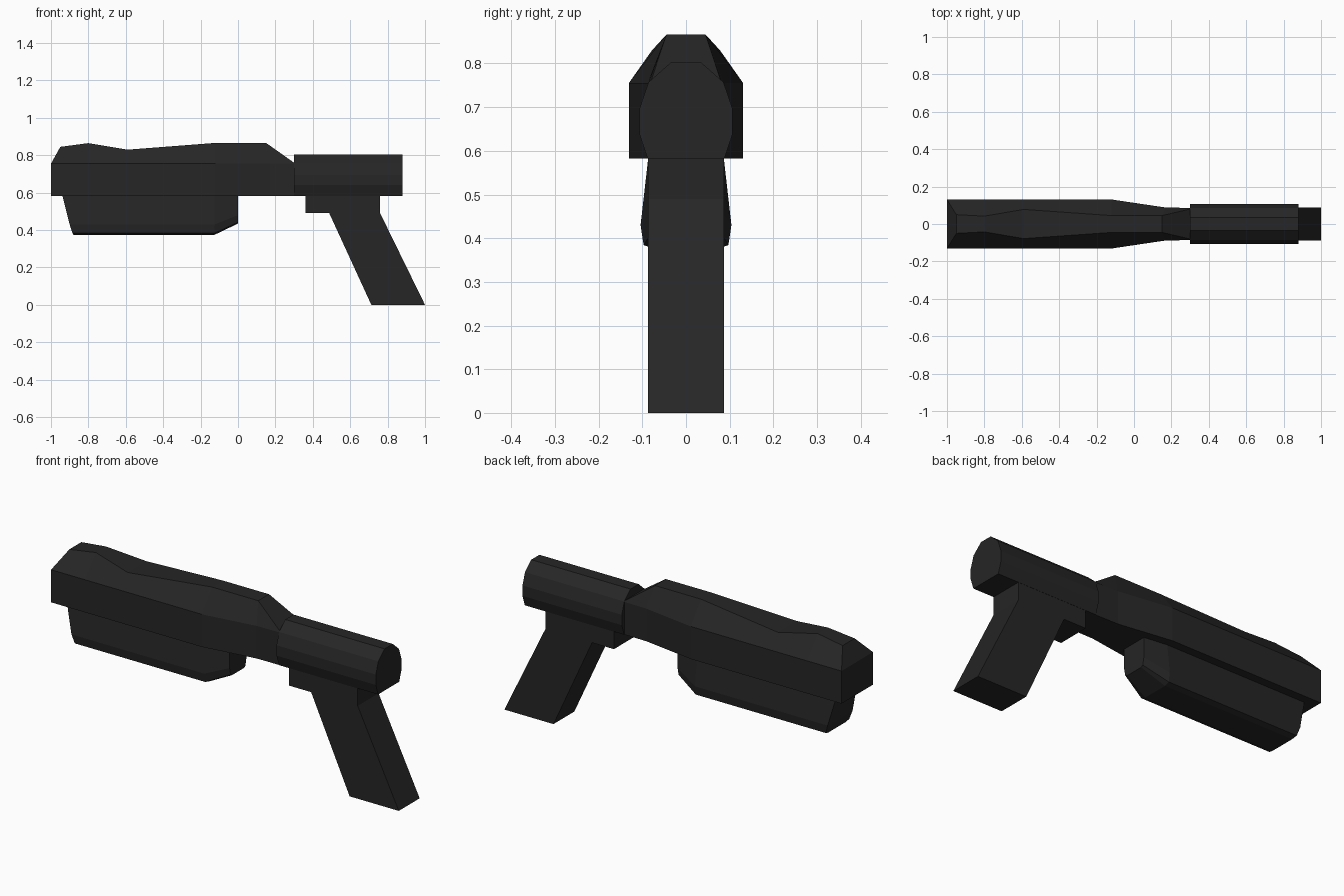
import bpy, bmesh

cube = bpy.data.objects.get("Cube")
if cube:
    bpy.data.objects.remove(cube, do_unlink=True)

# Single dark finish
black = bpy.data.materials.new("matte_black")
black.use_nodes = True
colour = (0.019, 0.019, 0.019, 1)
black.diffuse_color = colour
bsdf = black.node_tree.nodes["Principled BSDF"]
bsdf.inputs["Base Color"].default_value = colour
bsdf.inputs["Roughness"].default_value = 0.8


def finish(name, bm):
    bmesh.ops.recalc_face_normals(bm, faces=bm.faces)
    mesh = bpy.data.meshes.new(name)
    bm.to_mesh(mesh)
    bm.free()
    mesh.materials.append(black)
    obj = bpy.data.objects.new(name, mesh)
    bpy.context.collection.objects.link(obj)
    return obj


def loft(name, sections):
    """Skin half profiles (x, half width, z; bottom to top), mirrored across y."""
    bm = bmesh.new()
    rings = []
    for half in sections:
        left = [bm.verts.new((x, y, z)) for x, y, z in half]
        right = [bm.verts.new((x, -y, z)) for x, y, z in half]
        rings.append((left, right))
    n = len(sections[0])
    for (l0, r0), (l1, r1) in zip(rings, rings[1:]):
        a, b = l0 + r0[::-1], l1 + r1[::-1]
        for i in range(2 * n):
            j = (i + 1) % (2 * n)
            bm.faces.new((a[i], a[j], b[j], b[i]))
    for left, right in (rings[0], rings[-1]):
        for i in range(n - 1):
            bm.faces.new((left[i], left[i + 1], right[i + 1], right[i]))
    return finish(name, bm)


def plate(name, outline, half_width):
    """Extrude an x-z outline across the width."""
    bm = bmesh.new()
    face = bm.faces.new([bm.verts.new((x, -half_width, z)) for x, z in outline])
    new = bmesh.ops.extrude_face_region(bm, geom=[face])["geom"]
    verts = [v for v in new if isinstance(v, bmesh.types.BMVert)]
    bmesh.ops.translate(bm, verts=verts, vec=(0, 2 * half_width, 0))
    return finish(name, bm)


BASE, SHOULDER = 0.583, 0.755

# Barrel shroud: side x, side half width, ridge x, ridge half width, ridge z
stations = [
    (-1.00, 0.131, -0.95, 0.050, 0.845),
    (-0.80, 0.131, -0.80, 0.042, 0.865),
    (-0.59, 0.131, -0.59, 0.078, 0.830),
    (-0.12, 0.131, -0.12, 0.045, 0.866),
    (0.17, 0.088, 0.15, 0.045, 0.866),
    (0.30, 0.086, 0.30, 0.080, 0.760),
]
loft("barrel_shroud", [
    [(x, w, BASE), (x, w, SHOULDER), (rx, rw, rz)]
    for x, w, rx, rw, rz in stations])

# Rounded receiver with a flat underside
profile = [(0.088, BASE), (0.107, 0.640), (0.107, 0.695),
           (0.086, 0.757), (0.034, 0.803)]
loft("receiver", [[(x, y, z) for y, z in profile] for x in (0.30, 0.88)])

# Pump handle below the shroud, tapering at its rear end
loft("pump_handle", [
    [(-0.88, 0.070, 0.375), (-0.885, 0.097, 0.384),
     (-0.90, 0.104, 0.430), (-0.94, 0.086, BASE + 0.005)],
    [(-0.125, 0.070, 0.375), (-0.125, 0.097, 0.384),
     (-0.125, 0.104, 0.430), (-0.125, 0.086, BASE + 0.005)],
    [(0.0, 0.050, 0.435), (0.0, 0.062, 0.442),
     (0.0, 0.070, 0.480), (0.0, 0.070, BASE + 0.005)],
])

# Raked pistol grip with the trigger block in front
plate("grip", [(0.36, 0.59), (0.36, 0.49), (0.488, 0.49), (0.713, 0.0),
               (1.0, 0.0), (0.76, 0.49), (0.76, 0.59)], 0.087)
